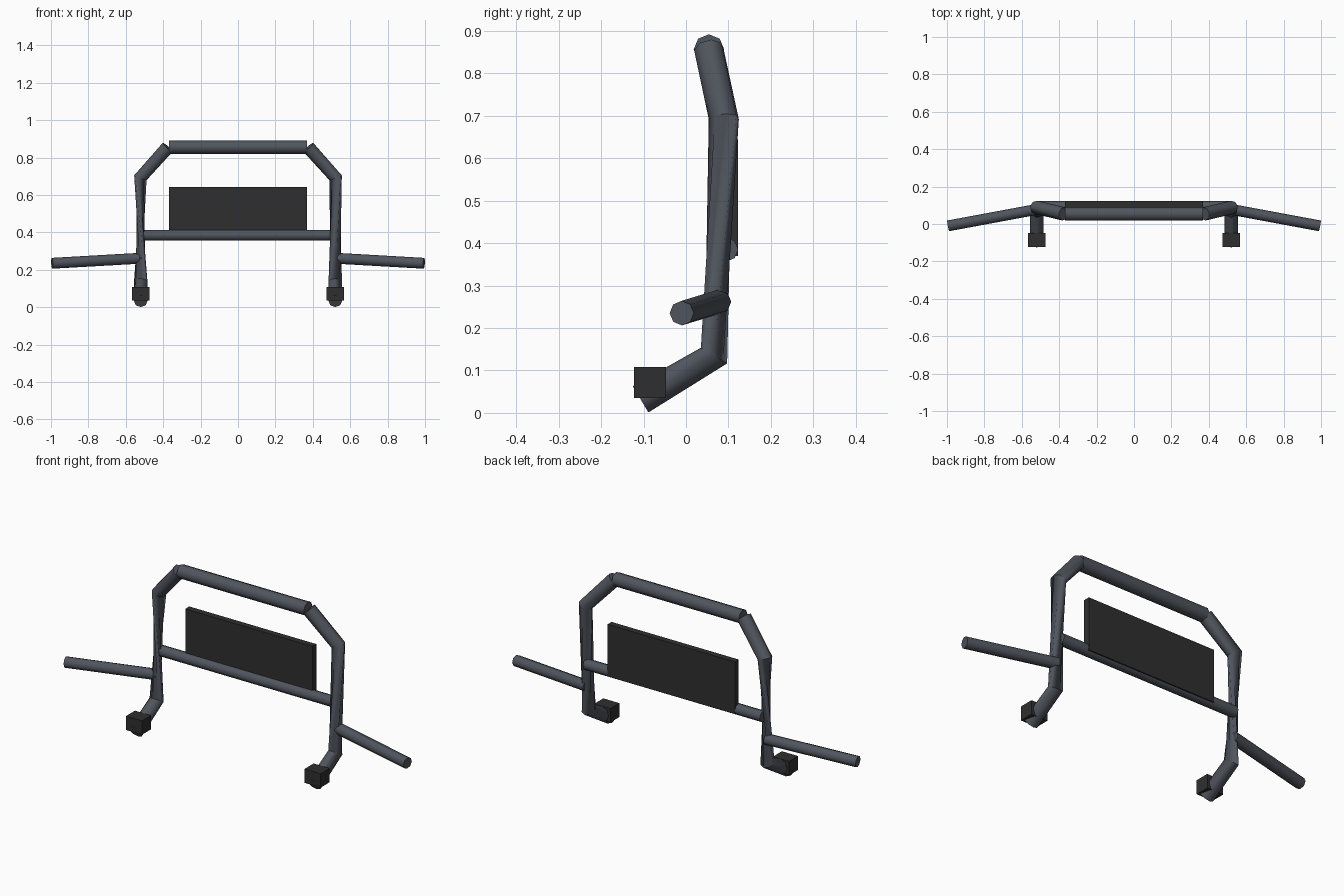
import bpy, bmesh, math
from mathutils import Vector

if "Cube" in bpy.data.objects:
    bpy.data.objects.remove(bpy.data.objects["Cube"])


def material(name, rgb):
    m = bpy.data.materials.new(name)
    m.diffuse_color = (*rgb, 1)
    m.use_nodes = True
    m.node_tree.nodes["Principled BSDF"].inputs["Base Color"].default_value = m.diffuse_color
    return m


STEEL = material("blue_grey_steel", (0.08, 0.09, 0.11))
BLACK = material("black_rubber", (0.028, 0.028, 0.028))


def finish(bm, name, mat):
    bmesh.ops.recalc_face_normals(bm, faces=bm.faces[:])
    mesh = bpy.data.meshes.new(name)
    bm.to_mesh(mesh)
    bm.free()
    mesh.materials.append(mat)
    ob = bpy.data.objects.new(name, mesh)
    bpy.context.collection.objects.link(ob)
    return ob


def tube(name, points, radius, sides=8):
    """Eight-sided capped pipe; rings are kept upright, so bent pipes twist."""
    pts = [Vector(p) for p in points]
    dirs = [(b - a).normalized() for a, b in zip(pts, pts[1:])]
    bm = bmesh.new()
    rings = []
    for i, p in enumerate(pts):
        t = (dirs[max(i - 1, 0)] + dirs[min(i, len(dirs) - 1)]).normalized()
        u = Vector((0, 0, 1)).cross(t).normalized()
        v = t.cross(u)
        angles = [2 * math.pi * k / sides for k in range(sides)]
        rings.append([bm.verts.new(p + radius * (u * math.cos(a) + v * math.sin(a)))
                      for a in angles])
    for r, s in zip(rings, rings[1:]):
        for k in range(sides):
            n = (k + 1) % sides
            bm.faces.new((r[k], r[n], s[n], s[k]))
    bm.faces.new(rings[0])
    bm.faces.new(rings[-1])
    ob = finish(bm, name, STEEL)
    bpy.ops.object.select_all(action='DESELECT')
    ob.select_set(True)
    bpy.context.view_layer.objects.active = ob
    bpy.ops.object.shade_smooth_by_angle(angle=math.radians(50))


def box(name, lo, hi):
    lo, hi = Vector(lo), Vector(hi)
    bm = bmesh.new()
    bmesh.ops.create_cube(bm, size=1)
    for v in bm.verts:
        v.co = (lo + hi) / 2 + v.co * (hi - lo)
    finish(bm, name, BLACK)


# Horizontal bars
tube("top_bar", [(-0.37, 0.054, 0.856), (0.37, 0.054, 0.856)], 0.036)
tube("cross_bar", [(-0.515, 0.094, 0.385), (0.515, 0.094, 0.385)], 0.029)

# Flat panel standing on the cross bar
box("panel", (-0.37, 0.09, 0.37), (0.37, 0.123, 0.644))

# Bent posts, side arms and foot blocks on both sides
for s, side in ((-1, "left"), (1, "right")):
    tube(side + "_post", [(s * 0.52, -0.107, 0.032), (s * 0.52, 0.066, 0.135),
                          (s * 0.522, 0.089, 0.692), (s * 0.376, 0.054, 0.855)], 0.036)
    tube(side + "_arm", [(s * 0.52, 0.078, 0.262), (s * 0.994, -0.010, 0.235)], 0.029)
    box(side + "_foot_block", (s * 0.52 - 0.047, -0.122, 0.035),
        (s * 0.52 + 0.047, -0.047, 0.108))
